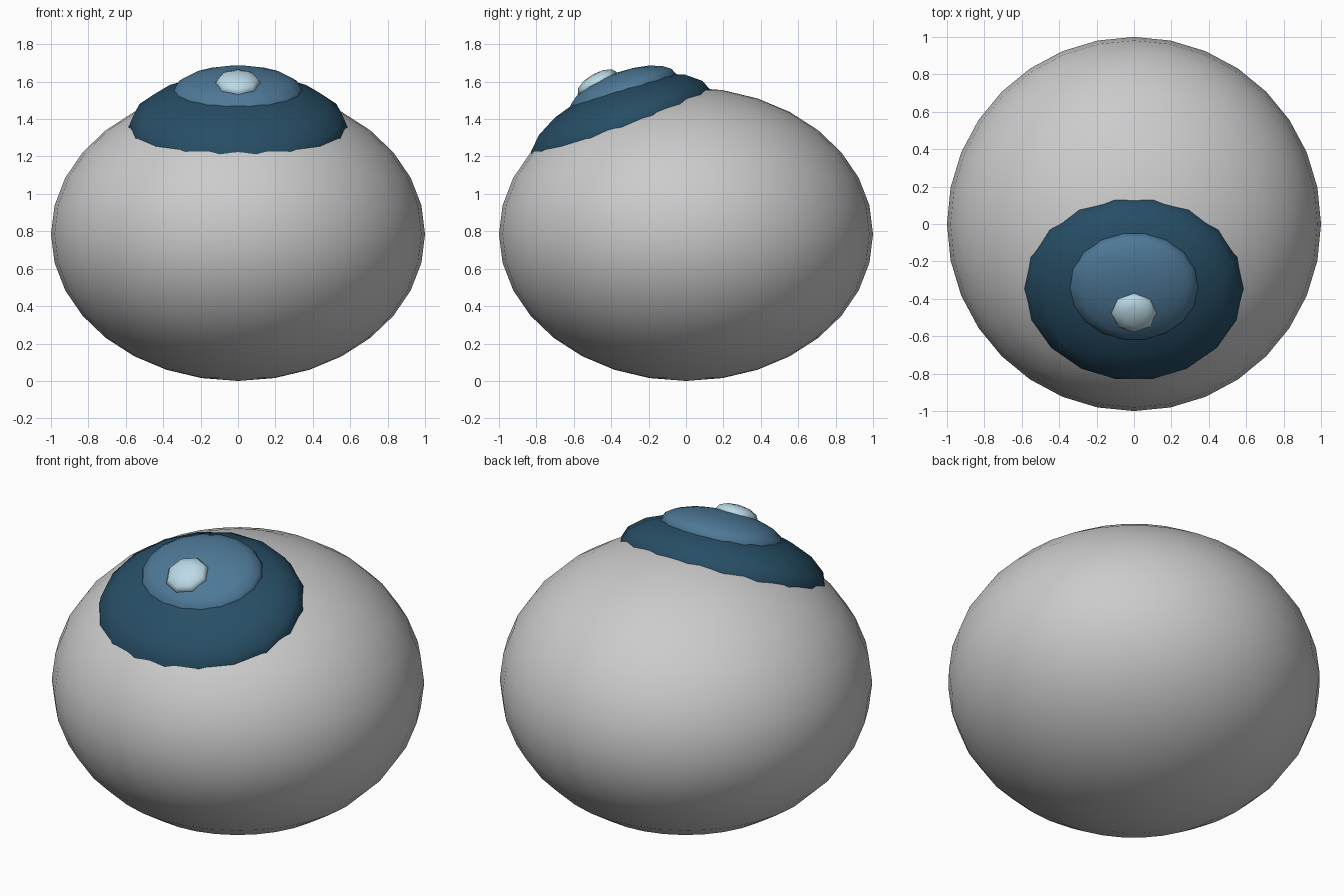
import bpy, bmesh
from math import radians
from mathutils import Matrix, Vector

if "Cube" in bpy.data.objects:
    bpy.data.objects.remove(bpy.data.objects["Cube"])


def ellipsoid(name, centre, radii, tilt, segments, rings, colour=None):
    """Smooth ellipsoid, tilted so that its top leans towards the front."""
    bm = bmesh.new()
    bmesh.ops.create_uvsphere(bm, u_segments=segments, v_segments=rings, radius=1)
    m = (Matrix.Translation(centre) @ Matrix.Rotation(radians(tilt), 4, 'X')
         @ Matrix.Diagonal(Vector((*radii, 1))) @ Matrix.Rotation(radians(90), 4, 'Z'))
    bm.transform(m)
    for f in bm.faces:
        f.smooth = True
    mesh = bpy.data.meshes.new(name)
    bm.to_mesh(mesh)
    bm.free()
    ob = bpy.data.objects.new(name, mesh)
    bpy.context.collection.objects.link(ob)
    if colour:
        mat = bpy.data.materials.new(name + "_colour")
        mat.diffuse_color = (*colour, 1)
        mat.use_nodes = True
        mat.node_tree.nodes["Principled BSDF"].inputs["Base Color"].default_value = mat.diffuse_color
        mesh.materials.append(mat)
    return ob


# Flattened grey ball
ellipsoid("eyeball", (0, 0, 0.785), (1, 1, 0.785), 0, 32, 16)

# Dark outer ring, partly sunk into the ball
ellipsoid("iris", (0, -0.342, 1.345), (0.59, 0.53, 0.242), 22.5, 18, 10, (0.02, 0.075, 0.13))

# Lighter raised centre
ellipsoid("pupil", (0, -0.335, 1.54), (0.35, 0.305, 0.114), 19.5, 18, 10, (0.075, 0.19, 0.31))

# Small pale glint
ellipsoid("highlight", (0, -0.475, 1.592), (0.122, 0.12, 0.052), 30, 8, 6, (0.5, 0.7, 0.8))
